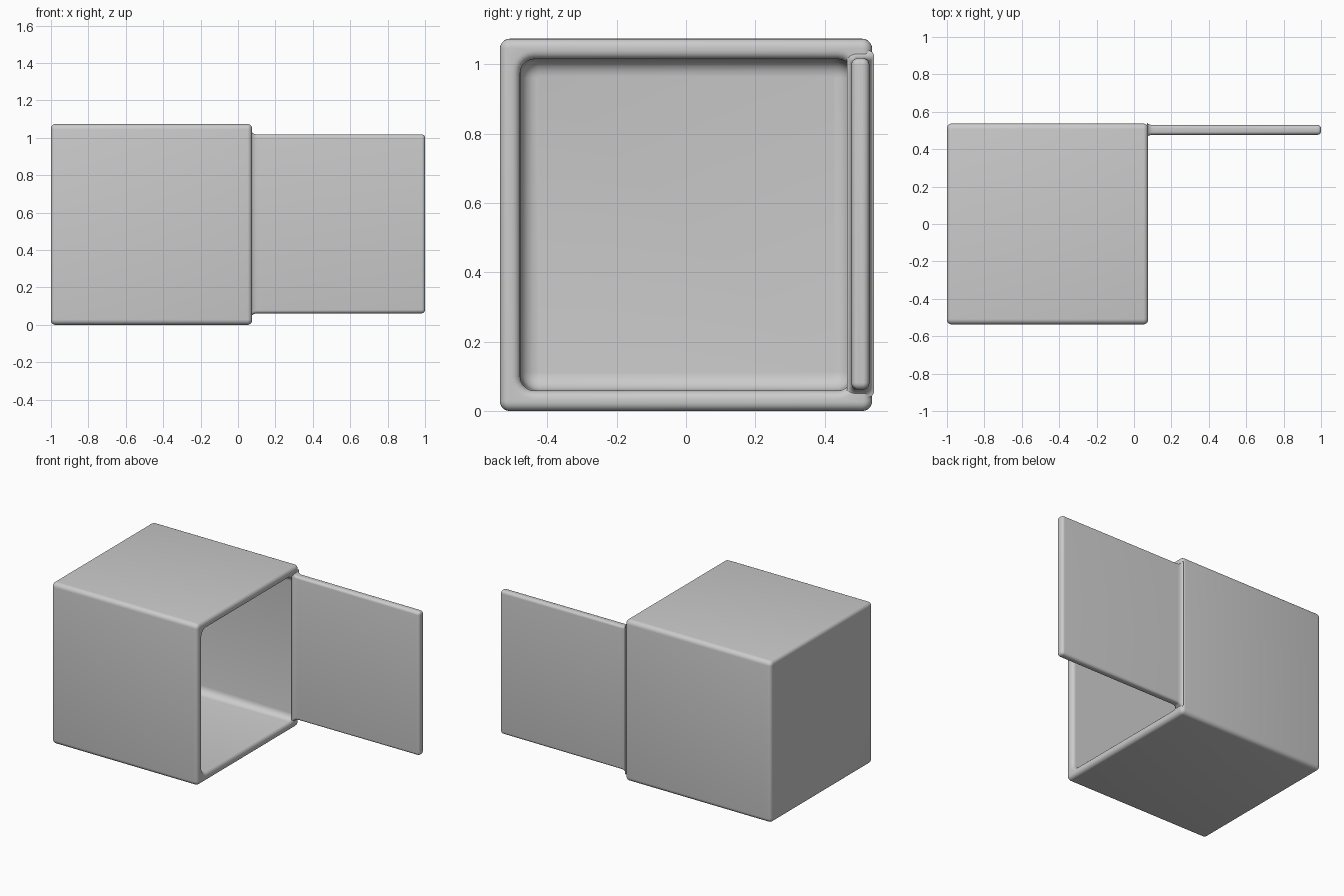
import bpy
import bmesh
from math import sin, cos, pi, radians

if "Cube" in bpy.data.objects:
    bpy.data.objects.remove(bpy.data.objects["Cube"], do_unlink=True)

grey = bpy.data.materials.new("light_grey")
grey.use_nodes = True
colour = (0.6, 0.6, 0.6, 1)
grey.diffuse_color = colour
grey.node_tree.nodes["Principled BSDF"].inputs["Base Color"].default_value = colour

STEPS = 5


def rounded_ring(bm, x, cy, cz, hy, hz, r):
    """Rounded rectangle of vertices in the plane at x."""
    ring = []
    for corner, (sy, sz) in enumerate([(1, 1), (-1, 1), (-1, -1), (1, -1)]):
        for k in range(STEPS + 1):
            a = (corner + k / STEPS) * pi / 2
            ring.append(bm.verts.new((x, cy + sy * (hy - r) + r * cos(a),
                                      cz + sz * (hz - r) + r * sin(a))))
    return ring


def loft(name, cy, cz, sections):
    """Skin the sections (x, half width, half height, corner radius)."""
    bm = bmesh.new()
    rings = [rounded_ring(bm, x, cy, cz, hy, hz, r) for x, hy, hz, r in sections]
    n = len(rings[0])
    for a, b in zip(rings, rings[1:]):
        for i in range(n):
            j = (i + 1) % n
            bm.faces.new((a[i], a[j], b[j], b[i]))
    bm.faces.new(rings[0])
    bm.faces.new(rings[-1])
    bmesh.ops.recalc_face_normals(bm, faces=bm.faces)
    mesh = bpy.data.meshes.new(name)
    bm.to_mesh(mesh)
    bm.free()
    mesh.materials.append(grey)
    obj = bpy.data.objects.new(name, mesh)
    bpy.context.collection.objects.link(obj)
    bpy.ops.object.select_all(action='DESELECT')
    obj.select_set(True)
    bpy.context.view_layer.objects.active = obj
    bpy.ops.object.shade_smooth_by_angle(angle=radians(40))
    return obj


angles = [k / STEPS * pi / 2 for k in range(STEPS + 1)]

# Open box: outer shell, rounded rim, then the cavity in one skin
OUT, IN, EDGE, COVE = 0.537, 0.478, 0.025, 0.05
BACK, RIM, FLOOR = -1.0, 0.075, -0.94
shell = []
for a in angles:
    i = EDGE * (1 - sin(a))
    shell.append((BACK + EDGE * (1 - cos(a)), OUT - i, EDGE + 0.004 - i))
for a in angles:
    i = EDGE * (1 - cos(a))
    shell.append((RIM - EDGE * (1 - sin(a)), OUT - i, EDGE + 0.004 - i))
for a in angles:
    i = EDGE * (1 - sin(a))
    shell.append((RIM - EDGE * (1 - cos(a)), IN + i, 0.04 + i))
for a in angles:
    i = COVE * (1 - cos(a))
    shell.append((FLOOR + COVE * (1 - sin(a)), IN - i, COVE + 0.004 - i))
loft("open_box", 0, OUT, [(x, h, h, r) for x, h, r in shell])

# Open door: flared where it meets the rim, rounded at the free end
HY, HZ, END = 0.026, 0.478, 0.018
door = []
for a in angles:
    g = 0.022 * (1 - sin(a))
    door.append((0.07 + 0.035 * (1 - cos(a)), HY + g * 0.6, HZ + g, 0.016))
for a in angles:
    i = END * (1 - cos(a))
    door.append((1 - END * (1 - sin(a)), HY - i, HZ - i, END + 0.002 - i))
loft("open_door", 0.503, 0.54, door)
